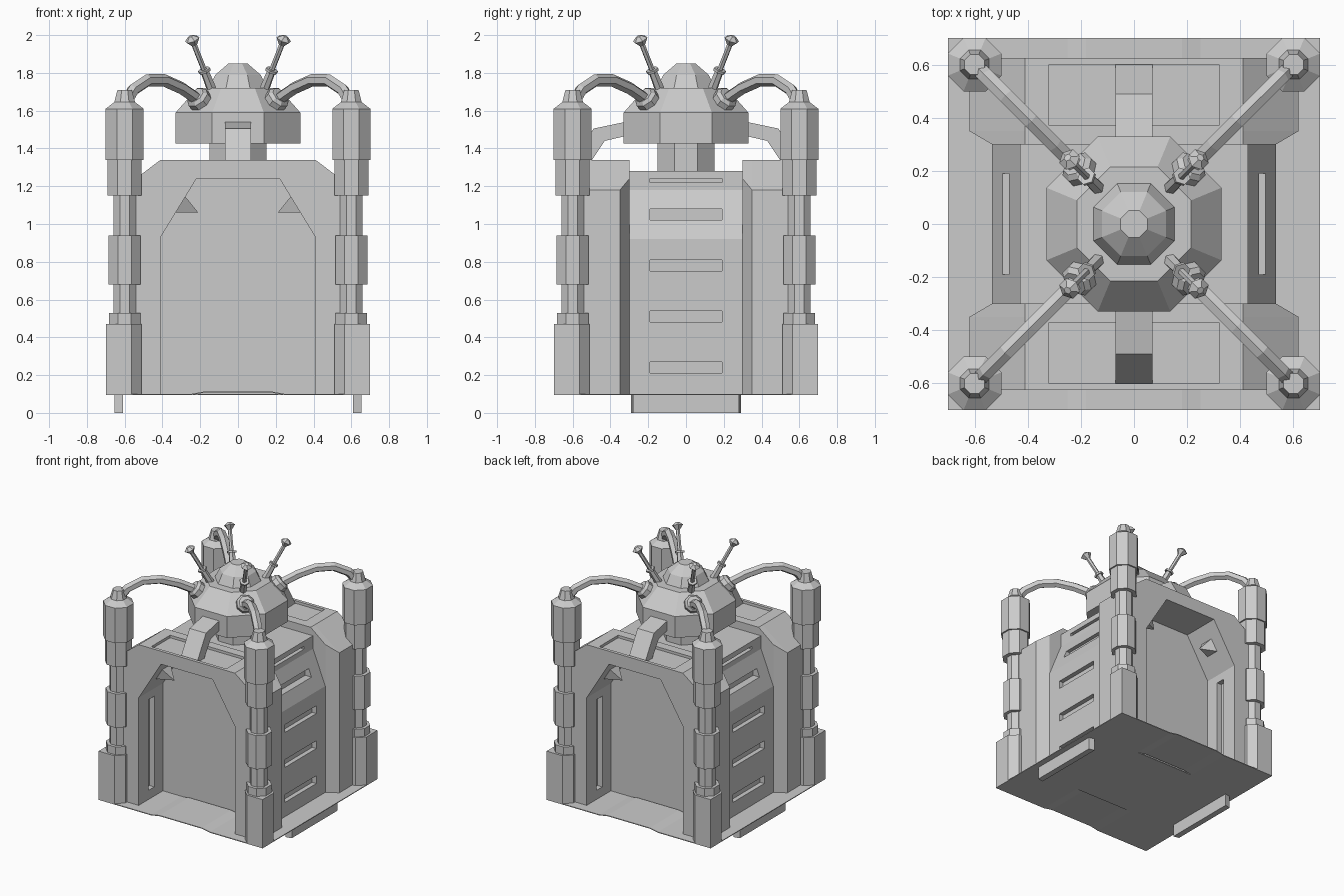
import bpy, bmesh, math
from mathutils import Vector

if "Cube" in bpy.data.objects:
    bpy.data.objects.remove(bpy.data.objects["Cube"], do_unlink=True)

grey = bpy.data.materials.new("plain_grey")
grey.use_nodes = True
grey.diffuse_color = (0.6, 0.6, 0.6, 1)
grey.node_tree.nodes["Principled BSDF"].inputs["Base Color"].default_value = (0.6, 0.6, 0.6, 1)


def loft(name, rings, mirror=""):
    """Join rings of points into one capped solid, mirrored over the given axes."""
    bm = bmesh.new()
    loops = [[bm.verts.new(p) for p in ring] for ring in rings]
    n = len(loops[0])
    for a, b in zip(loops, loops[1:]):
        for i in range(n):
            j = (i + 1) % n
            bm.faces.new((a[i], a[j], b[j], b[i]))
    bm.faces.new(loops[0])
    bm.faces.new(loops[-1])
    bmesh.ops.recalc_face_normals(bm, faces=bm.faces)
    mesh = bpy.data.meshes.new(name)
    bm.to_mesh(mesh)
    bm.free()
    mesh.materials.append(grey)
    ob = bpy.data.objects.new(name, mesh)
    bpy.context.collection.objects.link(ob)
    add_mirror(ob, mirror)
    return ob


def add_mirror(ob, axes):
    if axes:
        m = ob.modifiers.new("mirror", "MIRROR")
        m.use_axis = ["x" in axes, "y" in axes, False]
        m.use_mirror_merge = False


def prism_y(name, pts, y0, y1, mirror=""):
    return loft(name, [[(x, y, z) for x, z in pts] for y in (y0, y1)], mirror)


def prism_z(name, pts, z0, z1, mirror=""):
    return loft(name, [[(x, y, z) for x, y in pts] for z in (z0, z1)], mirror)


def box(name, x, y, z, mirror=""):
    return prism_y(name, [(x[0], z[0]), (x[1], z[0]), (x[1], z[1]), (x[0], z[1])], *y, mirror)


def tube(name, path, radii, sides, normal, mirror=""):
    """Many-sided tube along a path lying in the plane with this normal."""
    pts = [Vector(p) for p in path]
    n = Vector(normal).normalized()
    rings = []
    for i, (p, r) in enumerate(zip(pts, radii)):
        t = (pts[min(i + 1, len(pts) - 1)] - pts[max(i - 1, 0)]).normalized()
        u = n.cross(t)
        angles = [(k + 0.5) * math.tau / sides for k in range(sides)]
        rings.append([p + (n * math.cos(a) + u * math.sin(a)) * (r / math.cos(math.pi / sides))
                      for a in angles])
    return loft(name, rings, mirror)


def column(name, x, y, profile, mirror=""):
    return tube(name, [(x, y, z) for r, z in profile], [r for r, z in profile], 8, (1, 0, 0), mirror)


def cut(target, cutters):
    """Subtract the cutters, keep the result, and remove the cutters."""
    for c in cutters:
        c.hide_render = True
        m = target.modifiers.new("cut", "BOOLEAN")
        m.object, m.operation, m.solver = c, "DIFFERENCE", "EXACT"
    deps = bpy.context.evaluated_depsgraph_get()
    target.data = bpy.data.meshes.new_from_object(target.evaluated_get(deps))
    target.modifiers.clear()
    for c in cutters:
        bpy.data.objects.remove(c, do_unlink=True)


def both(half):
    """Close a right-hand half profile with its left-hand mirror image."""
    return half + [(-x, z) for x, z in reversed(half)]


# floor: flat centre, and a low raised walkway at each end
box("floor_centre", (-0.7, 0.7), (-0.34, 0.34), (0.094, 0.1))
walk = [(0.7, 0.1), (0.25, 0.1), (0.18, 0.113), (-0.18, 0.113), (-0.25, 0.1), (-0.7, 0.1)]
prism_y("floor_walkway", walk + [(x, z - 0.006) for x, z in reversed(walk)], 0.34, 0.7, "y")

# runners under the sides
prism_z("runner", [(0.61, -0.29), (0.655, -0.28), (0.655, 0.28), (0.61, 0.29)], 0, 0.097, "x")

# central body with vent slots
body = prism_y("central_body", both([(0.535, 0.1), (0.535, 0.92), (0.43, 1.18), (0.43, 1.28)]),
               -0.31, 0.31)
slots = []
for z, depth, h in ((0.24, 0.5, 0.03), (0.51, 0.5, 0.03), (0.78, 0.5, 0.03),
                    (1.05, 0.44, 0.03), (1.23, 0.4, 0.011)):
    for s in (-1, 1):
        slots.append(box("slot_cutter", sorted((s * depth, s * 0.7)), (-0.19, 0.19), (z - h, z + h)))
cut(body, slots)

# end portals: chamfered arch blocks with a deep alcove
outer = both([(0.62, 0.1), (0.62, 1.18), (0.41, 1.34)])
inner = both([(0.535, 0.1), (0.535, 1.24), (0.41, 1.34)])
portal = loft("portal", [[(x, y, z) for x, z in prof]
                         for prof, y in ((inner, 0.3), (outer, 0.35), (outer, 0.625))])
cutters = [prism_y("alcove_cutter", both([(0.41, 0), (0.41, 0.93), (0.22, 1.24)]), 0.33, 0.8),
           box("panel_cutter", (-0.32, 0.32), (0.37, 0.6), (1.32, 1.4))]
for s in (-1, 1):
    cutters.append(box("wall_slot_cutter", sorted((s * 0.38, s * 0.45)), (0.435, 0.505), (0.17, 0.87)))
cut(portal, cutters)
add_mirror(portal, "y")

# small pointed lamps on the alcove slopes
lamp_base = [(0.335, 0.42, 1.06), (0.335, 0.53, 1.06), (0.283, 0.53, 1.15), (0.283, 0.42, 1.15)]
tip = Vector((0.21, 0.475, 1.06))
loft("alcove_lamp", [lamp_base, [tip + (Vector(p) - tip) * 0.02 for p in lamp_base]], "xy")

# corner pillars
prism_z("pillar_foot", [(0.7, 0.7), (0.565, 0.7), (0.51, 0.645), (0.51, 0.51),
                        (0.645, 0.51), (0.7, 0.565)], 0.095, 0.47, "xy")
column("pillar", 0.6, 0.6, [(0.083, 0.46), (0.083, 0.53), (0.06, 0.53), (0.06, 0.68),
                            (0.085, 0.68), (0.085, 0.94), (0.06, 0.94), (0.06, 1.15),
                            (0.09, 1.15), (0.09, 1.34), (0.101, 1.34), (0.101, 1.61),
                            (0.055, 1.645), (0.038, 1.71)], "xy")

# neck, domed head and cap
column("neck", 0, 0, [(0.15, 1.26), (0.15, 1.44)])
column("head", 0, 0, [(0.33, 1.425), (0.33, 1.59), (0.215, 1.72)])
column("head_cap", 0, 0, [(0.157, 1.71), (0.12, 1.79), (0.05, 1.85)])

# bent braces from the head down to the portals
side = [(0.3, 1.545), (0.49, 1.505), (0.6, 1.32), (0.51, 1.32), (0.43, 1.44), (0.3, 1.47)]
loft("brace", [[(x, y, z) for y, z in side] for x in (-0.07, 0.07)], "y")

# curved arms joining the pillars to sockets on the head
diagonal = (1, -1, 0)
arm = [(0.59, 1.65), (0.555, 1.71), (0.48, 1.76), (0.39, 1.76), (0.3, 1.72), (0.17, 1.63)]
tube("arm", [(d, d, z) for d, z in arm], [0.029] * len(arm), 6, diagonal, "xy")
tube("arm_socket", [(d, d, z) for d, z in ((0.17, 1.615), (0.215, 1.67), (0.225, 1.682))],
     [0.06, 0.06, 0.045], 8, diagonal, "xy")

# antennae with a collar and a faceted knob
antenna = [(0.0, 0.024), (0.38, 0.02), (0.38, 0.03), (0.42, 0.03), (0.42, 0.013),
           (0.84, 0.013), (0.87, 0.02), (0.94, 0.036), (1.0, 0.012)]
foot, top = Vector((0.13, 0.13, 1.69)), Vector((0.25, 0.25, 1.995))
tube("antenna", [foot.lerp(top, f) for f, r in antenna], [r for f, r in antenna], 6, diagonal, "xy")
